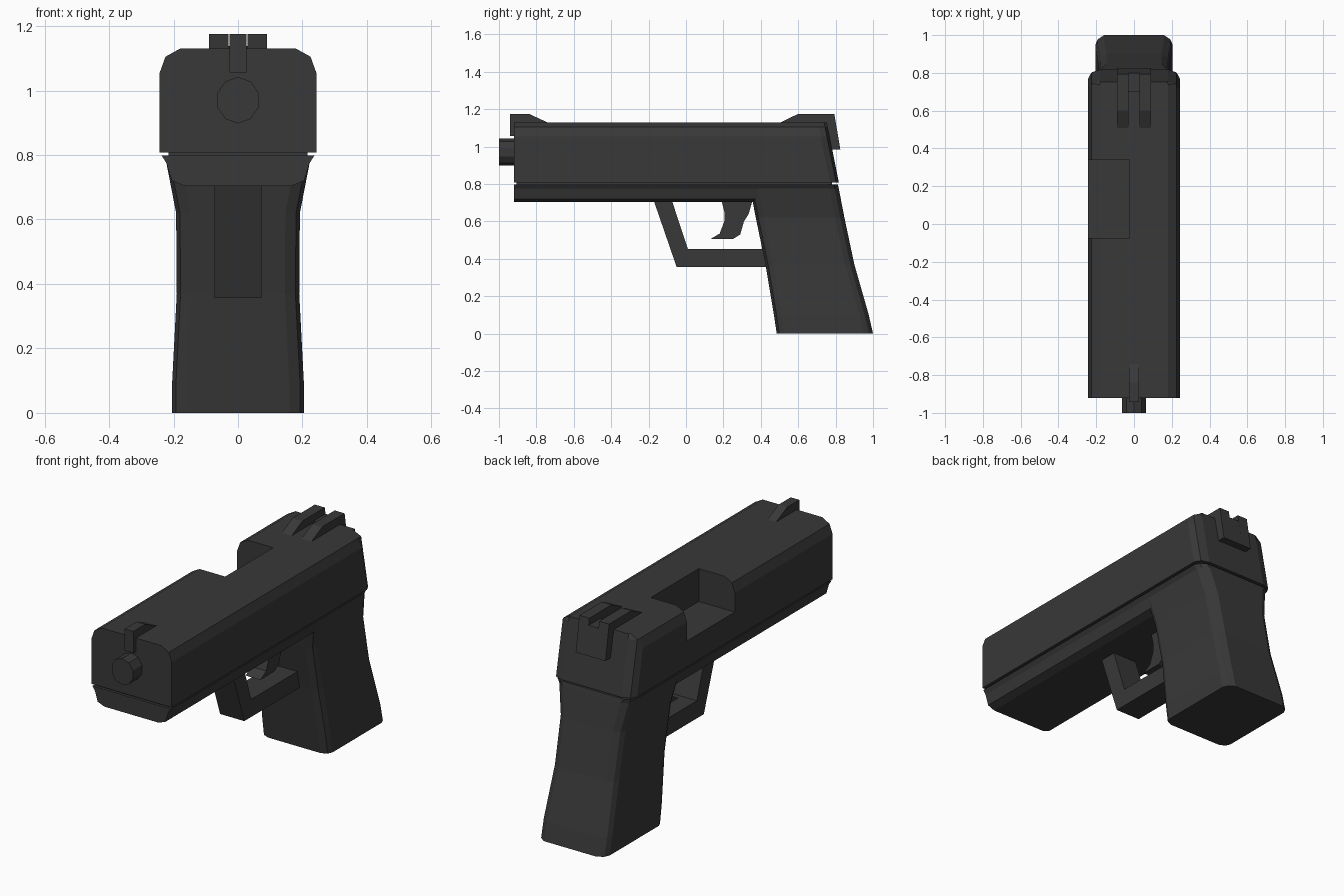
import bpy, bmesh, math

if "Cube" in bpy.data.objects:
    bpy.data.objects.remove(bpy.data.objects["Cube"])

metal = bpy.data.materials.new("dark_grey")
metal.diffuse_color = (0.04, 0.04, 0.04, 1)
metal.use_nodes = True
metal.node_tree.nodes["Principled BSDF"].inputs["Base Color"].default_value = metal.diffuse_color


def loft(name, rings):
    """Skin a list of equal-length point rings and cap both ends."""
    bm = bmesh.new()
    vs = [[bm.verts.new(p) for p in r] for r in rings]
    n = len(rings[0])
    for a, b in zip(vs, vs[1:]):
        for i in range(n):
            j = (i + 1) % n
            bm.faces.new((a[i], a[j], b[j], b[i]))
    bm.faces.new(vs[0])
    bm.faces.new(vs[-1])
    bmesh.ops.remove_doubles(bm, verts=bm.verts, dist=1e-5)
    bmesh.ops.recalc_face_normals(bm, faces=bm.faces)
    me = bpy.data.meshes.new(name)
    bm.to_mesh(me)
    bm.free()
    me.materials.append(metal)
    ob = bpy.data.objects.new(name, me)
    bpy.context.collection.objects.link(ob)
    return ob


def plate(name, profile, x0, x1):
    """Extrude a (y, z) side profile across x."""
    return loft(name, [[(x, y, z) for y, z in profile] for x in (x0, x1)])


def mirrored(half):
    """Close a half outline given as (x, other) pairs."""
    return half + [(-x, v) for x, v in reversed(half)]


# Slide: chamfered section, raked rear with clipped corners
section = mirrored([(0.18, 1.13), (0.225, 1.105), (0.243, 1.055), (0.243, 0.808)])


def slide_ring(y, rake, limit):
    return [(max(-limit, min(limit, x)), y + rake * (1.13 - z), z) for x, z in section]


slide = loft("slide", [slide_ring(-0.92, 0, 1), slide_ring(0.705, 0.2, 1),
                       slide_ring(0.738, 0.2, 0.225), slide_ring(0.753, 0.2, 0.18)])

# Ejection port on the -x side
cutter = plate("port_cutter", [(-0.075, 0.95), (0.34, 0.95), (0.34, 1.3), (-0.075, 1.3)], -0.4, -0.025)
cutter.hide_render = True
port = slide.modifiers.new("port", 'BOOLEAN')
port.operation = 'DIFFERENCE'
port.solver = 'EXACT'
port.object = cutter
bpy.context.view_layer.objects.active = slide
bpy.ops.object.modifier_apply(modifier="port")
bpy.data.objects.remove(cutter)

# Recessed rail between slide and frame
plate("slide_rail", [(-0.905, 0.78), (0.78, 0.78), (0.78, 0.82), (-0.905, 0.82)], -0.215, 0.215)

# Frame under the slide
frame_section = mirrored([(0.237, 0.798), (0.222, 0.775), (0.205, 0.72), (0.165, 0.704)])
loft("frame", [[(x, y, z) for x, z in frame_section] for y in (-0.92, 0.5)])


# Grip: rounded-corner rings from top to bottom (z, front y, back y, half width)
def grip_ring(z, f, b, w):
    half = [(w - 0.045, f), (w - 0.012, f + 0.014), (w, f + 0.04),
            (w, b - 0.05), (w - 0.012, b - 0.022), (w - 0.045, b)]
    return [(x, y, z) for x, y in mirrored(half)]


loft("grip", [grip_ring(*r) for r in [
    (0.798, 0.338, 0.812, 0.237), (0.775, 0.343, 0.817, 0.222),
    (0.62, 0.373, 0.847, 0.192), (0.37, 0.425, 0.900, 0.190),
    (0.10, 0.470, 0.977, 0.204), (0.0, 0.485, 1.0, 0.204)]])

# Trigger guard and trigger
plate("trigger_guard", [(-0.172, 0.71), (-0.075, 0.71), (0.01, 0.452), (0.46, 0.452),
                        (0.46, 0.356), (-0.05, 0.356)], -0.073, 0.073)
plate("trigger", [(0.19, 0.71), (0.355, 0.71), (0.335, 0.64), (0.31, 0.60), (0.29, 0.53),
                  (0.25, 0.505), (0.13, 0.505), (0.18, 0.535), (0.205, 0.60),
                  (0.205, 0.65)], -0.045, 0.045)

# Barrel muzzle
muzzle = [(0.067 * math.sin(math.tau * i / 10), 0.97 + 0.072 * math.cos(math.tau * i / 10))
          for i in range(10)]
loft("barrel", [[(x, y, z) for x, z in muzzle] for y in (-1.0, -0.9)])

# Sights
plate("front_sight", [(-0.942, 1.056), (-0.942, 1.175), (-0.84, 1.175), (-0.74, 1.129),
                      (-0.74, 1.10), (-0.90, 1.056)], -0.026, 0.026)
for side, x0, x1 in (("left", -0.09, -0.03), ("right", 0.03, 0.09)):
    plate("rear_sight_" + side, [(0.505, 1.129), (0.60, 1.175), (0.793, 1.175), (0.825, 0.985),
                                 (0.76, 0.985), (0.72, 1.10), (0.505, 1.10)], x0, x1)
plate("rear_sight_base", [(0.70, 1.138), (0.799, 1.138), (0.825, 0.985), (0.76, 0.985),
                          (0.70, 1.10)], -0.03, 0.03)
